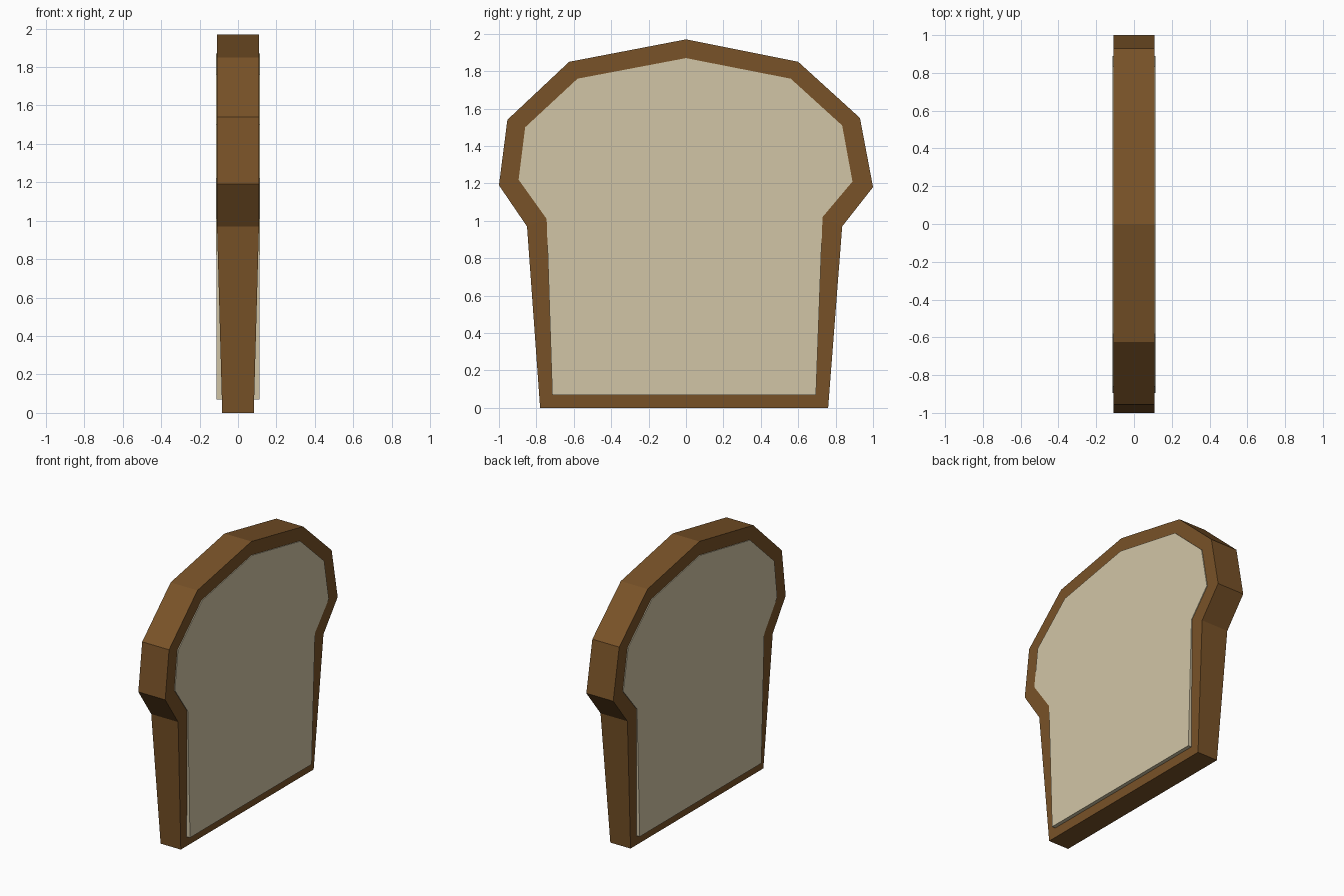
import bpy, bmesh

if "Cube" in bpy.data.objects:
    bpy.data.objects.remove(bpy.data.objects["Cube"])

# Matching outlines (y, z), anticlockwise from the lower left corner
CRUST = [(-0.78, 0.0), (0.76, 0.0), (0.835, 0.97), (1.0, 1.18), (0.93, 1.55),
         (0.60, 1.85), (0.0, 1.97), (-0.625, 1.85), (-0.955, 1.54),
         (-1.0, 1.19), (-0.85, 0.97)]
BREAD = [(-0.715, 0.07), (0.695, 0.07), (0.73, 1.02), (0.89, 1.21), (0.835, 1.51),
         (0.56, 1.76), (0.0, 1.87), (-0.58, 1.76), (-0.86, 1.50),
         (-0.895, 1.22), (-0.745, 1.01)]


def crust_half(z):
    # Crust is thinner towards the bottom
    return 0.082 + 0.027 * min(z / 0.97, 1.0)


def bread_half(z):
    return 0.111 + 0.004 * min(z / 1.5, 1.0)


def loop(bm, outline, side, half):
    return [bm.verts.new((side * half(z), y, z)) for y, z in outline]


def bridge(bm, a, b):
    n = len(a)
    for i in range(n):
        j = (i + 1) % n
        bm.faces.new((a[i], a[j], b[j], b[i]))


def finish(bm, name, color):
    bmesh.ops.recalc_face_normals(bm, faces=bm.faces[:])
    mesh = bpy.data.meshes.new(name)
    bm.to_mesh(mesh)
    bm.free()
    mat = bpy.data.materials.new(name + "_colour")
    mat.diffuse_color = (*color, 1.0)
    mat.use_nodes = True
    mat.node_tree.nodes["Principled BSDF"].inputs["Base Color"].default_value = mat.diffuse_color
    mesh.materials.append(mat)
    obj = bpy.data.objects.new(name, mesh)
    bpy.context.collection.objects.link(obj)
    return obj


# Crust: closed ring around the slice
bm = bmesh.new()
loops = [loop(bm, o, s, crust_half)
         for o, s in ((CRUST, 1), (BREAD, 1), (BREAD, -1), (CRUST, -1))]
for k in range(4):
    bridge(bm, loops[k], loops[(k + 1) % 4])
finish(bm, "crust", (0.19, 0.085, 0.021))

# Crumb: soft middle standing slightly proud of the crust
bm = bmesh.new()
right = loop(bm, BREAD, 1, bread_half)
left = loop(bm, BREAD, -1, bread_half)
bridge(bm, right, left)
bm.faces.new(right)
bm.faces.new(left[::-1])
finish(bm, "crumb", (0.64, 0.56, 0.38))
